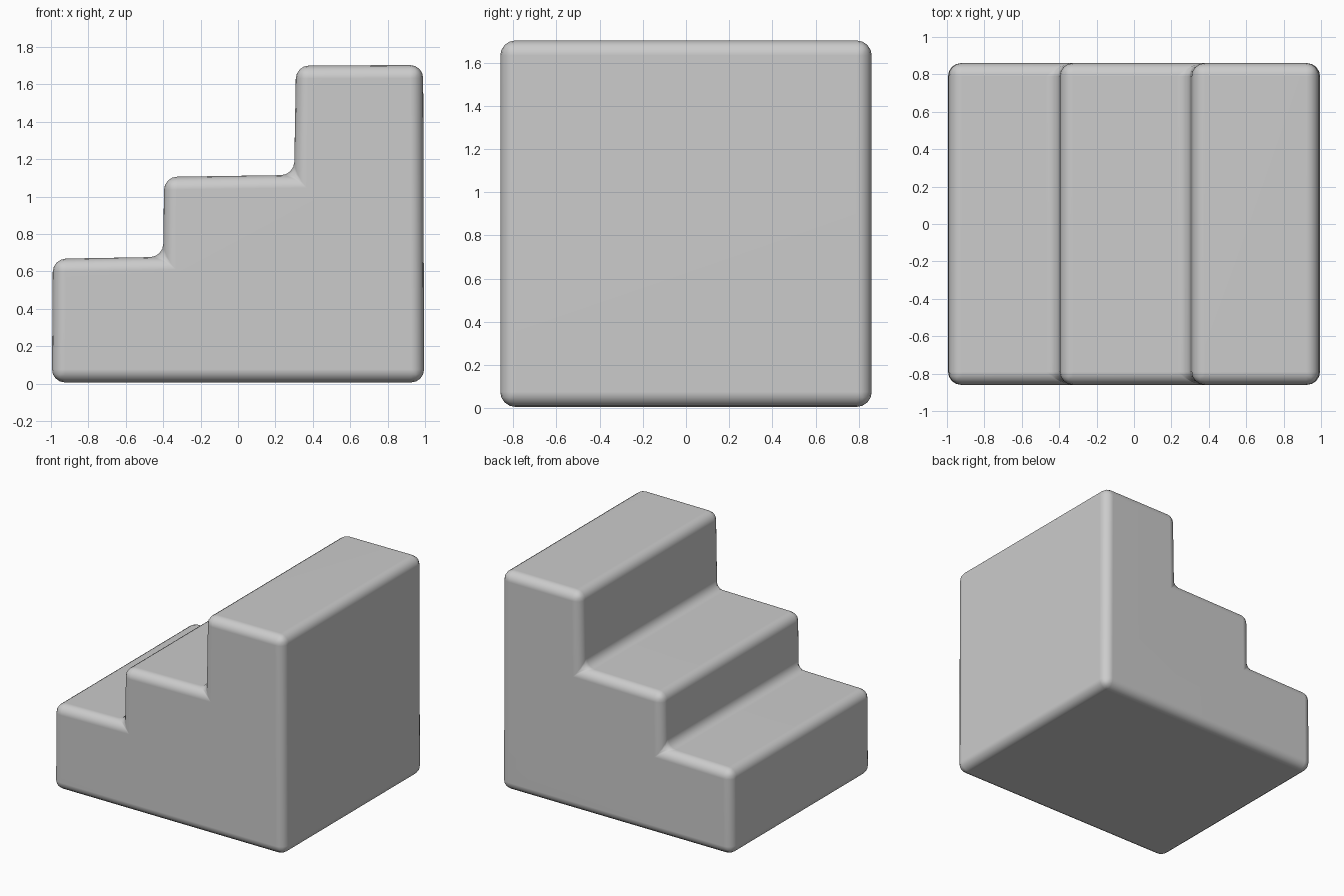
import bpy, bmesh

if "Cube" in bpy.data.objects:
    bpy.data.objects.remove(bpy.data.objects["Cube"])

HALF_DEPTH = 0.86
ROUND = 0.07

# Stair side profile (x, z), slightly sloped treads and risers
profile = [(-0.995, 0.006), (0.995, 0.006), (0.99, 1.703), (0.31, 1.70),
           (0.30, 1.115), (-0.395, 1.105), (-0.40, 0.677), (-0.99, 0.667)]

# Solid block of three steps, extruded across the width
bm = bmesh.new()
face = bm.faces.new([bm.verts.new((x, -HALF_DEPTH, z)) for x, z in profile])
ext = bmesh.ops.extrude_face_region(bm, geom=[face], use_keep_orig=True)
for v in ext["geom"]:
    if isinstance(v, bmesh.types.BMVert):
        v.co.y = HALF_DEPTH
bmesh.ops.recalc_face_normals(bm, faces=bm.faces[:])

# Soft rounding on every edge, inner corners included
bmesh.ops.bevel(bm, geom=bm.edges[:], offset=ROUND, offset_type='OFFSET',
                segments=4, profile=0.5, affect='EDGES', clamp_overlap=True)
bmesh.ops.recalc_face_normals(bm, faces=bm.faces[:])
for f in bm.faces:
    f.smooth = True

mesh = bpy.data.meshes.new("steps")
bm.to_mesh(mesh)
bm.free()
steps = bpy.data.objects.new("steps", mesh)
bpy.context.collection.objects.link(steps)

# Keep the large faces looking flat
steps.modifiers.new("flat_faces", 'WEIGHTED_NORMAL')
